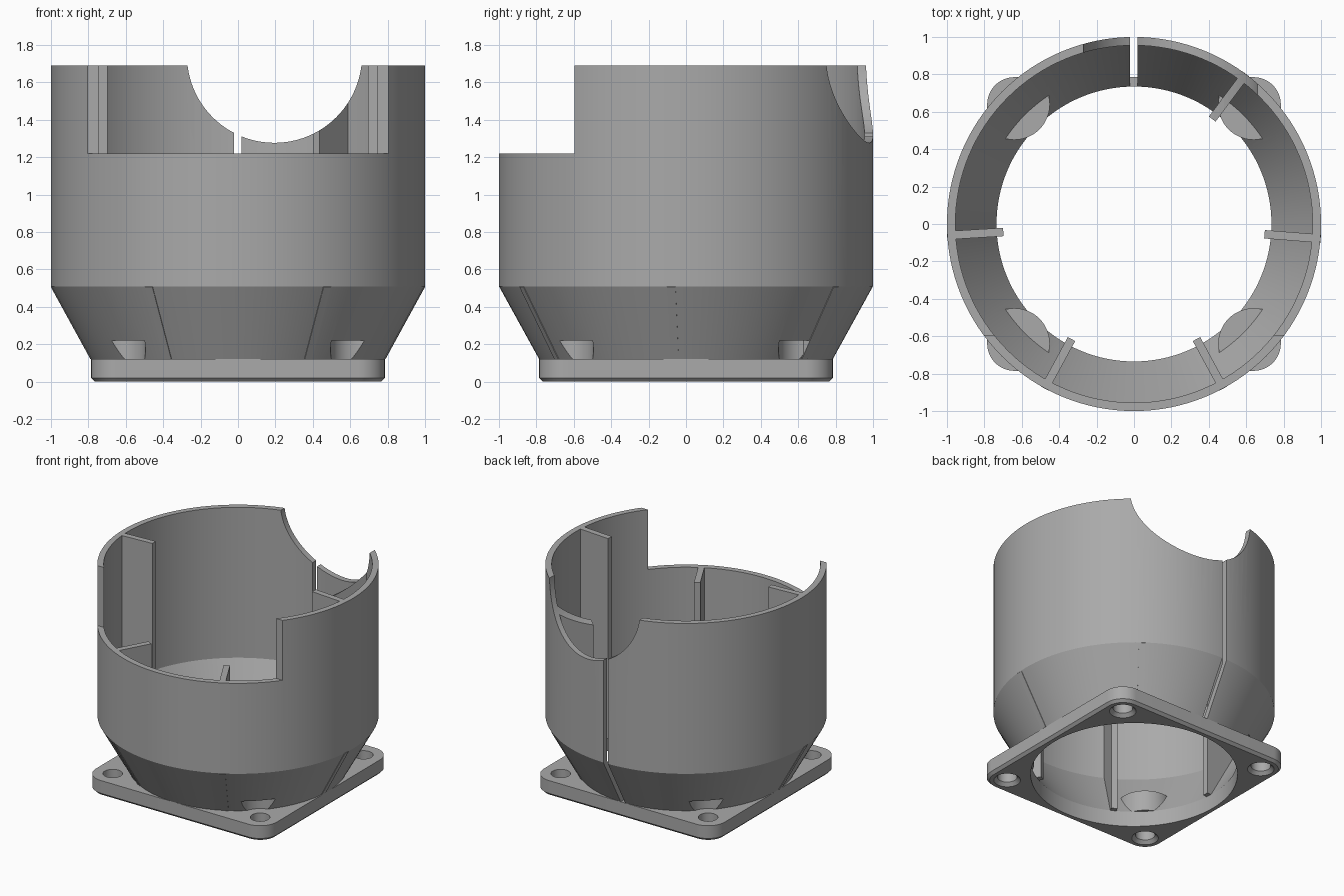
import bpy, bmesh
from math import sin, cos, pi, radians
from mathutils import Matrix

cube = bpy.data.objects.get("Cube")
if cube:
    bpy.data.objects.remove(cube)

grey = bpy.data.materials.new("matte_grey")
grey.use_nodes = True
colour = (0.40, 0.40, 0.40, 1)
grey.diffuse_color = colour
grey.node_tree.nodes["Principled BSDF"].inputs["Base Color"].default_value = colour

TOP, FRONT_TOP, BEND, BASE = 1.69, 1.22, 0.51, 0.12
BOLT = 0.64
CORNERS = [(sx * BOLT, sy * BOLT) for sx in (-1, 1) for sy in (-1, 1)]


def finish(name, bm, matrix=None):
    if matrix:
        bm.transform(matrix)
    bmesh.ops.recalc_face_normals(bm, faces=bm.faces)
    mesh = bpy.data.meshes.new(name)
    bm.to_mesh(mesh)
    bm.free()
    mesh.materials.append(grey)
    obj = bpy.data.objects.new(name, mesh)
    bpy.context.collection.objects.link(obj)
    return obj


def loft(name, rings, matrix=None):
    """Closed solid through rings of equal point count."""
    bm = bmesh.new()
    loops = [[bm.verts.new(p) for p in ring] for ring in rings]
    n = len(loops[0])
    for a, b in zip(loops, loops[1:]):
        for i in range(n):
            j = (i + 1) % n
            bm.faces.new((a[i], a[j], b[j], b[i]))
    bm.faces.new(loops[0])
    bm.faces.new(loops[-1])
    return finish(name, bm, matrix)


def turned(name, profile, segments=48, matrix=None):
    """Solid of revolution from (radius, height) pairs."""
    angles = [2 * pi * i / segments for i in range(segments)]
    return loft(name, [[(r * cos(a), r * sin(a), z) for a in angles]
                       for r, z in profile], matrix)


def box(name, lo, hi):
    bm = bmesh.new()
    bmesh.ops.create_cube(bm, size=1)
    size = [b - a for a, b in zip(lo, hi)]
    mid = [(a + b) / 2 for a, b in zip(lo, hi)]
    return finish(name, bm, Matrix.Translation(mid) @ Matrix.Diagonal((*size, 1)))


def cut(target, cutter):
    mod = target.modifiers.new("cut", "BOOLEAN")
    mod.operation, mod.solver, mod.object = "DIFFERENCE", "EXACT", cutter
    bpy.context.view_layer.objects.active = target
    bpy.ops.object.modifier_apply(modifier=mod.name)
    bpy.data.objects.remove(cutter)


def smooth(obj):
    bpy.ops.object.select_all(action="DESELECT")
    obj.select_set(True)
    bpy.context.view_layer.objects.active = obj
    bpy.ops.object.shade_smooth_by_angle(angle=radians(25))


def arch_cutter():
    place = Matrix.Translation((0.195, 0, 1.745)) @ Matrix.Rotation(-pi / 2, 4, "X")
    return turned("arch_cutter", [(0.468, 0.2), (0.468, 1.3)], 96, place)


# Cup: cylinder on a tapered foot, hollowed except for the screw bosses
cup = turned("cup_wall", [(0.785, BASE), (1, BEND), (1, TOP)], 128)
bore = turned("bore", [(0.712, BASE - 0.04), (0.735, BASE), (0.955, BEND),
                       (0.955, TOP + 0.2)], 128)
for x, y in CORNERS:
    at = Matrix.Translation((x, y, 0))
    cut(bore, turned("boss", [(0.19, 0), (0.19, 0.28)], 48, at))
cut(cup, bore)

# Screw head pockets
for x, y in CORNERS:
    at = Matrix.Translation((x, y, 0))
    cut(cup, turned("pocket", [(0.145, 0.05), (0.145, 0.22)], 48, at))

# Lowered front, round rear notch and rear slit
cut(cup, box("front_cutter", (-1.2, -1.2, FRONT_TOP), (1.2, -0.595, 2)))
cut(cup, arch_cutter())
cut(cup, box("slit_cutter", (-0.022, 0.5, 0), (0.018, 1.2, 2)))
smooth(cup)


# Radial ribs, just breaking through the tapered foot
def rib(name, angle, top):
    outline = [(0.70, BASE), (0.789, BASE), (1.001, BEND - 0.004),
               (0.97, BEND + 0.04), (0.97, top), (0.70, top)]
    sides = [[(r, t, z) for r, z in outline] for t in (-0.0225, 0.0225)]
    return loft(name, sides, Matrix.Rotation(radians(angle), 4, "Z"))


rib("left_rib", -4.5, TOP)
rib("right_rib", 183.5, TOP)
rib("front_left_rib", -61.5, FRONT_TOP)
rib("front_right_rib", -118.5, FRONT_TOP)
cut(rib("back_left_rib", 53.3, TOP), arch_cutter())


# Square mounting flange with rounded corners and a chamfered underside
def rounded_square(radius, z):
    points = []
    for quarter in range(4):
        mid = pi / 4 + quarter * pi / 2
        cx, cy = BOLT * 2 ** 0.5 * cos(mid), BOLT * 2 ** 0.5 * sin(mid)
        for i in range(13):
            a = quarter * pi / 2 + i * pi / 24
            points.append((cx + radius * cos(a), cy + radius * sin(a), z))
    return points


flange = loft("mounting_flange", [rounded_square(0.125, 0), rounded_square(0.145, 0.02),
                                  rounded_square(0.145, BASE)])
cut(flange, turned("flange_bore", [(0.735, -0.1), (0.735, 0.3)], 128))
for x, y in CORNERS:
    at = Matrix.Translation((x, y, 0))
    cut(flange, turned("bolt_hole", [(0.105, -0.01), (0.07, 0.025), (0.07, 0.3)], 32, at))
smooth(flange)
